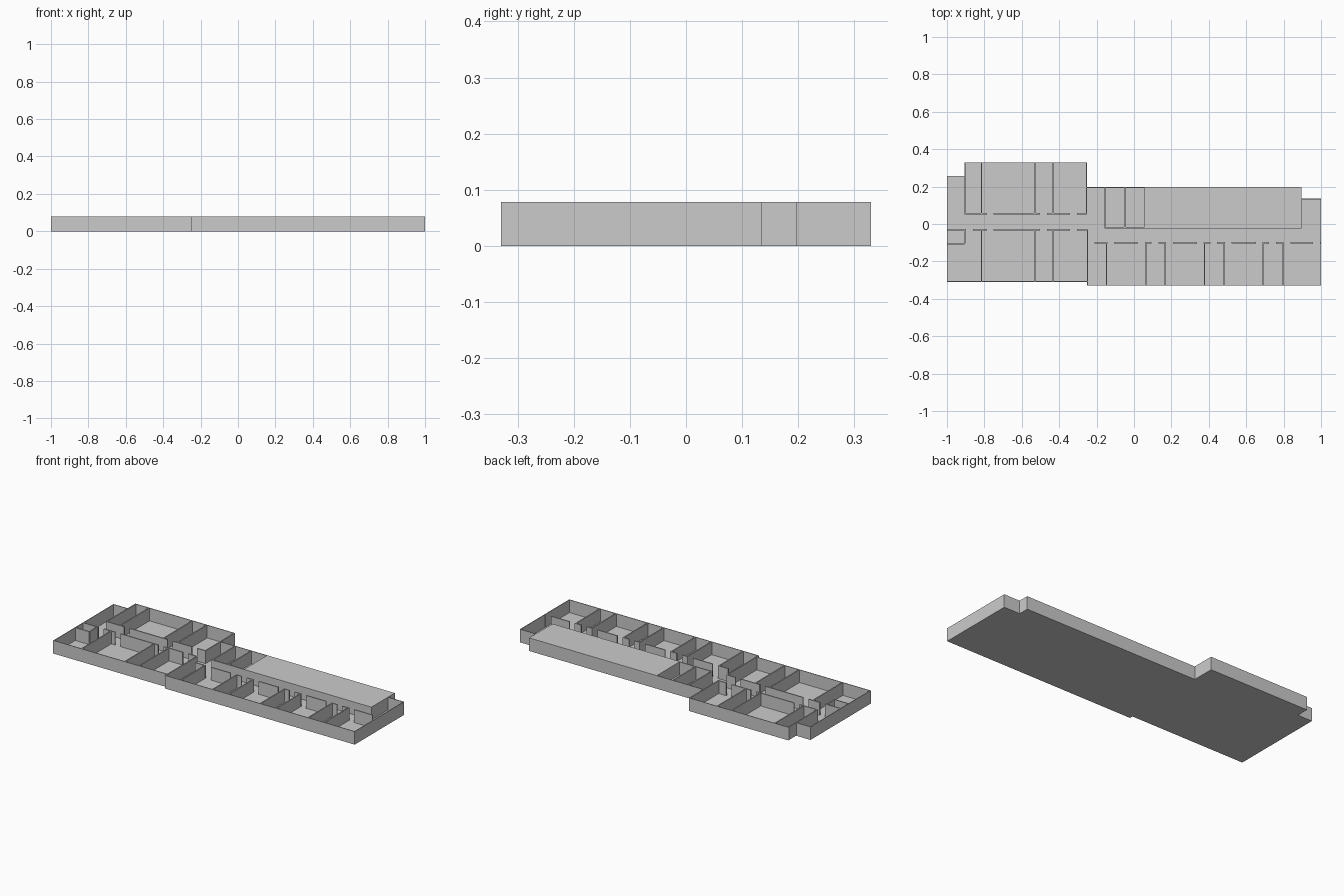
import bpy, bmesh

if "Cube" in bpy.data.objects:
    bpy.data.objects.remove(bpy.data.objects["Cube"])

H, FLOOR = 0.078, 0.002      # wall top, floor thickness
T_IN, T_OUT = 0.007, 0.004   # partition and outer wall thickness
DOOR = 0.036

OUTLINE = [(-1, -0.31), (-0.25, -0.31), (-0.25, -0.33), (1, -0.33), (1, 0.135),
           (0.895, 0.135), (0.895, 0.197), (-0.25, 0.197), (-0.25, 0.33),
           (-0.905, 0.33), (-0.905, 0.257), (-1, 0.257)]


def add_object(name, bm):
    mesh = bpy.data.meshes.new(name)
    bm.to_mesh(mesh)
    bm.free()
    ob = bpy.data.objects.new(name, mesh)
    bpy.context.collection.objects.link(ob)
    return ob


def add_box(bm, x0, x1, y0, y1, z0=FLOOR, z1=H):
    verts = bmesh.ops.create_cube(bm, size=1)["verts"]
    for v in verts:
        v.co = ((x0 + x1) / 2 + v.co.x * (x1 - x0),
                (y0 + y1) / 2 + v.co.y * (y1 - y0),
                (z0 + z1) / 2 + v.co.z * (z1 - z0))


def cross_walls(name, xs, y0, y1):
    """Partitions running front to back."""
    bm = bmesh.new()
    for x in xs:
        add_box(bm, x - T_IN / 2, x + T_IN / 2, y0, y1)
    return add_object(name, bm)


def corridor_wall(name, x0, x1, y, doors=()):
    """Wall along x with full-height door gaps starting at each door x."""
    bm = bmesh.new()
    start = x0
    for d in doors:
        if d - start > 0.001:
            add_box(bm, start, d, y - T_IN / 2, y + T_IN / 2)
        start = d + DOOR
    if x1 - start > 0.001:
        add_box(bm, start, x1, y - T_IN / 2, y + T_IN / 2)
    return add_object(name, bm)


# floor slab
bm = bmesh.new()
face = bm.faces.new([bm.verts.new((x, y, 0)) for x, y in OUTLINE])
ext = bmesh.ops.extrude_face_region(bm, geom=[face])
for v in ext["geom"]:
    if isinstance(v, bmesh.types.BMVert):
        v.co.z = FLOOR
bmesh.ops.recalc_face_normals(bm, faces=bm.faces)
add_object("floor", bm)

# outer wall ring, thickened inward
bm = bmesh.new()
low = [bm.verts.new((x, y, FLOOR)) for x, y in OUTLINE]
top = [bm.verts.new((x, y, H)) for x, y in OUTLINE]
n = len(OUTLINE)
for i in range(n):
    j = (i + 1) % n
    bm.faces.new((low[i], low[j], top[j], top[i]))
outer = add_object("outer_wall", bm)
mod = outer.modifiers.new("thickness", 'SOLIDIFY')
mod.thickness, mod.offset, mod.use_even_offset = T_OUT, -1, True

# west wing rooms on both sides of the corridor
west_x = [-0.815, -0.53, -0.435]
west_doors = [-0.787, -0.502, -0.342]
cross_walls("west_back_partitions", west_x, 0.055, 0.328)
cross_walls("west_front_partitions", west_x, -0.308, -0.03)
corridor_wall("west_back_corridor_wall", -0.905, -0.25, 0.055, west_doors)
corridor_wall("west_front_corridor_wall", -1 + T_OUT, -0.25, -0.03, [-0.898] + west_doors)
cross_walls("west_back_side_wall", [-0.9035], 0.055, 0.328)
cross_walls("wing_back_divider", [-0.2535], 0.055, 0.328)
cross_walls("wing_front_divider", [-0.2485], -0.328, -0.03)

# closet at the west end
cross_walls("closet_side", [-0.905], -0.105, -0.03)
corridor_wall("closet_front", -1 + T_OUT, -0.905, -0.105)

# east wing rooms: wide and narrow rooms alternate
PITCH = 0.3145
east_x = [-0.147 + PITCH * i for i in range(4)] + [0.062 + PITCH * i for i in range(3)]
cross_walls("east_partitions", east_x, -0.328, -0.10)
east_doors = [-0.246, 0.958]
east_doors += [-0.143 + PITCH * i for i in range(4)]
for i in range(3):
    east_doors += [0.022 + PITCH * i, 0.094 + PITCH * i]
corridor_wall("east_corridor_wall", -0.25, 1 - T_OUT, -0.10, sorted(east_doors))

# small service rooms beside the solid hall
cross_walls("service_partitions", [-0.155, -0.05], -0.02, 0.195)
corridor_wall("service_front_wall", -0.158, 0.055, -0.0195)

# closed hall block
bm = bmesh.new()
add_box(bm, 0.055, 0.895, -0.023, 0.197)
add_object("hall_block", bm)
